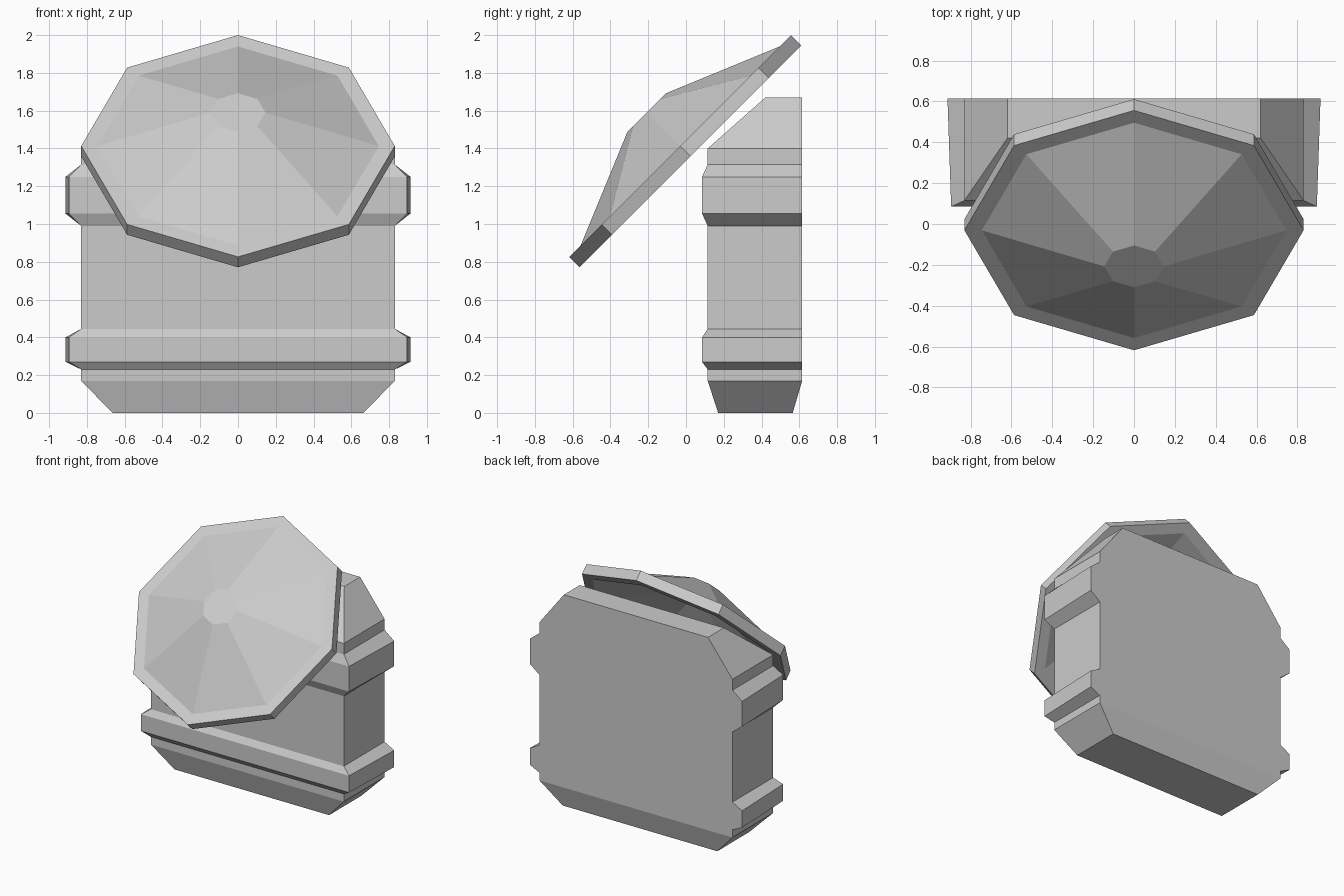
import bpy, bmesh, math
from mathutils import Vector

if "Cube" in bpy.data.objects:
    bpy.data.objects.remove(bpy.data.objects["Cube"])


def loft(name, rings):
    """Skin equal-length point rings and cap both ends."""
    bm = bmesh.new()
    loops = [[bm.verts.new(p) for p in ring] for ring in rings]
    n = len(loops[0])
    for a, b in zip(loops, loops[1:]):
        for i in range(n):
            j = (i + 1) % n
            bm.faces.new((a[i], a[j], b[j], b[i]))
    bm.faces.new(loops[0][::-1])
    bm.faces.new(loops[-1])
    bmesh.ops.recalc_face_normals(bm, faces=bm.faces)
    mesh = bpy.data.meshes.new(name)
    bm.to_mesh(mesh)
    bm.free()
    obj = bpy.data.objects.new(name, mesh)
    bpy.context.collection.objects.link(obj)
    return obj


# Body with two raised bands: z, front half width, back half width, front y, back y
sections = [
    (0.00, 0.665, 0.665, 0.170, 0.565),
    (0.17, 0.83, 0.83, 0.115, 0.615),
    (0.23, 0.83, 0.83, 0.115, 0.615),
    (0.27, 0.895, 0.913, 0.085, 0.615),
    (0.40, 0.895, 0.913, 0.085, 0.615),
    (0.445, 0.83, 0.83, 0.115, 0.615),
    (0.99, 0.83, 0.83, 0.115, 0.615),
    (1.055, 0.895, 0.913, 0.085, 0.615),
    (1.25, 0.895, 0.913, 0.085, 0.615),
    (1.315, 0.83, 0.83, 0.115, 0.615),
    (1.40, 0.83, 0.83, 0.115, 0.615),
    (1.67, 0.62, 0.62, 0.42, 0.615),
]
loft("body", [[(-f, yf, z), (f, yf, z), (b, yb, z), (-b, yb, z)]
              for z, f, b, yf, yb in sections])

# Tilted hollow eight-sided dish: radius and height along its axis
centre = Vector((0, -0.031, 1.413))
up = Vector((0, 1, 1)).normalized()
axis = Vector((0, -1, 1)).normalized()
side = Vector((1, 0, 0))


def octagon(r, h):
    angles = [math.radians(45 * i) for i in range(8)]
    return [centre + axis * h + side * r * math.sin(a) + up * r * math.cos(a)
            for a in angles]


dish_profile = [(0.145, 0.25), (0.745, 0), (0.83, 0),
                (0.83, -0.078), (0.745, -0.078), (0.145, 0.172)]
loft("dish", [octagon(r, h) for r, h in dish_profile])
